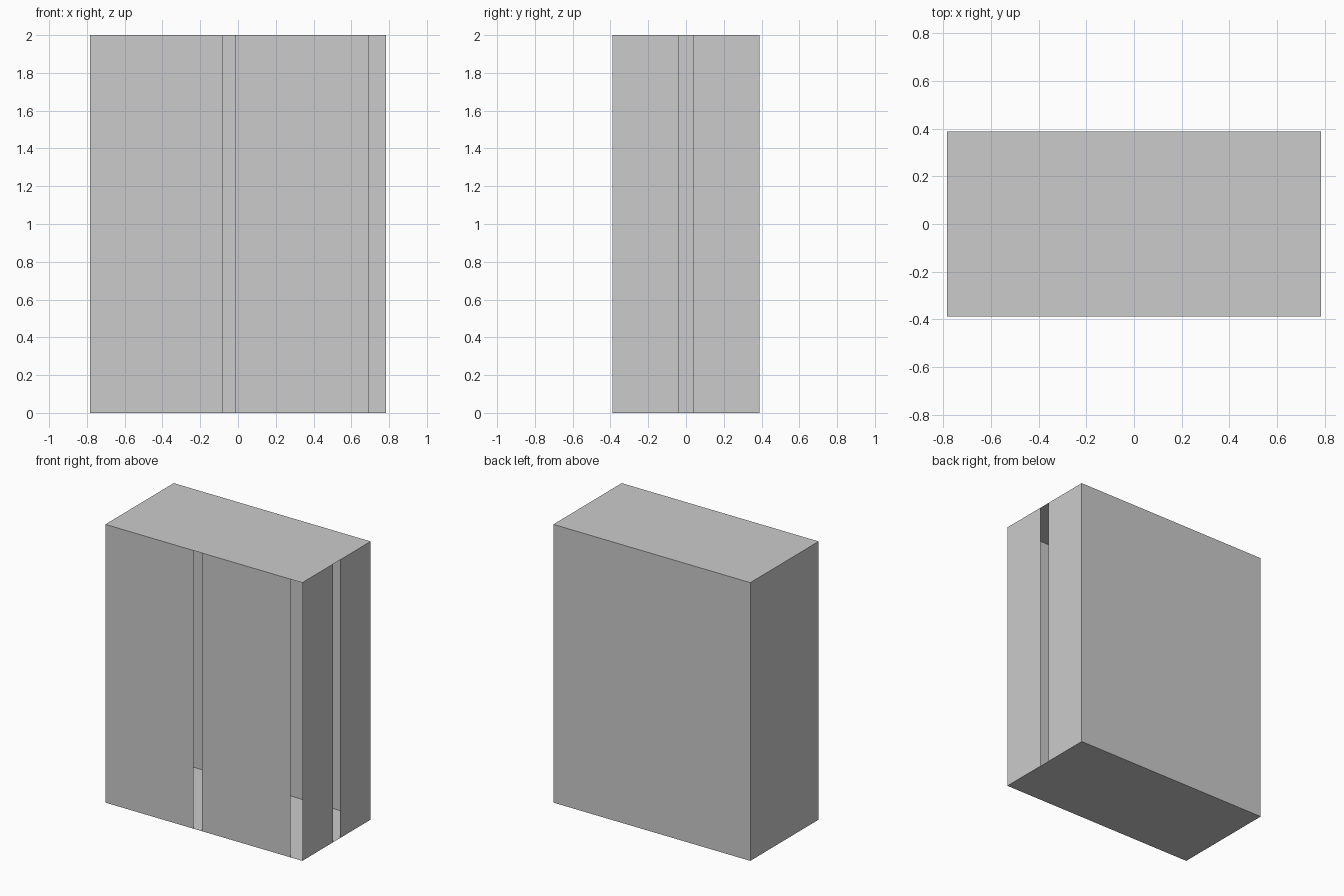
import bpy
from mathutils import Vector

if "Cube" in bpy.data.objects:
    bpy.data.objects.remove(bpy.data.objects["Cube"])

X, Y, H = 0.783, 0.388, 2.0


def panel(name, origin, u, v):
    """Single-sheet rectangle spanned by u and v; its normal is u x v."""
    o, u, v = Vector(origin), Vector(u), Vector(v)
    mesh = bpy.data.meshes.new(name)
    mesh.from_pydata([o, o + u, o + u + v, o + v], [], [(0, 1, 2, 3)])
    obj = bpy.data.objects.new(name, mesh)
    bpy.context.collection.objects.link(obj)
    return obj


up = (0, 0, H)

# closed sheets: floor, top, back and left side
panel("floor", (-X, -Y, 0), (0, 2 * Y, 0), (2 * X, 0, 0))
panel("top", (-X, -Y, H), (2 * X, 0, 0), (0, 2 * Y, 0))
panel("back_wall", (X, Y, 0), (-2 * X, 0, 0), up)
panel("left_wall", (-X, Y, 0), (0, -2 * Y, 0), up)

# two front doors, leaving a centre gap and an open strip at the right corner
for name, x0, x1 in (("front_left_door", -X, -0.083),
                     ("front_right_door", -0.014, 0.69)):
    panel(name, (x0, -Y, 0), (x1 - x0, 0, 0), up)

# right side in two halves with a gap between them
for name, y0, y1 in (("right_front_panel", -Y, -0.04),
                     ("right_back_panel", 0.04, Y)):
    panel(name, (X, y0, 0), (0, y1 - y0, 0), up)
